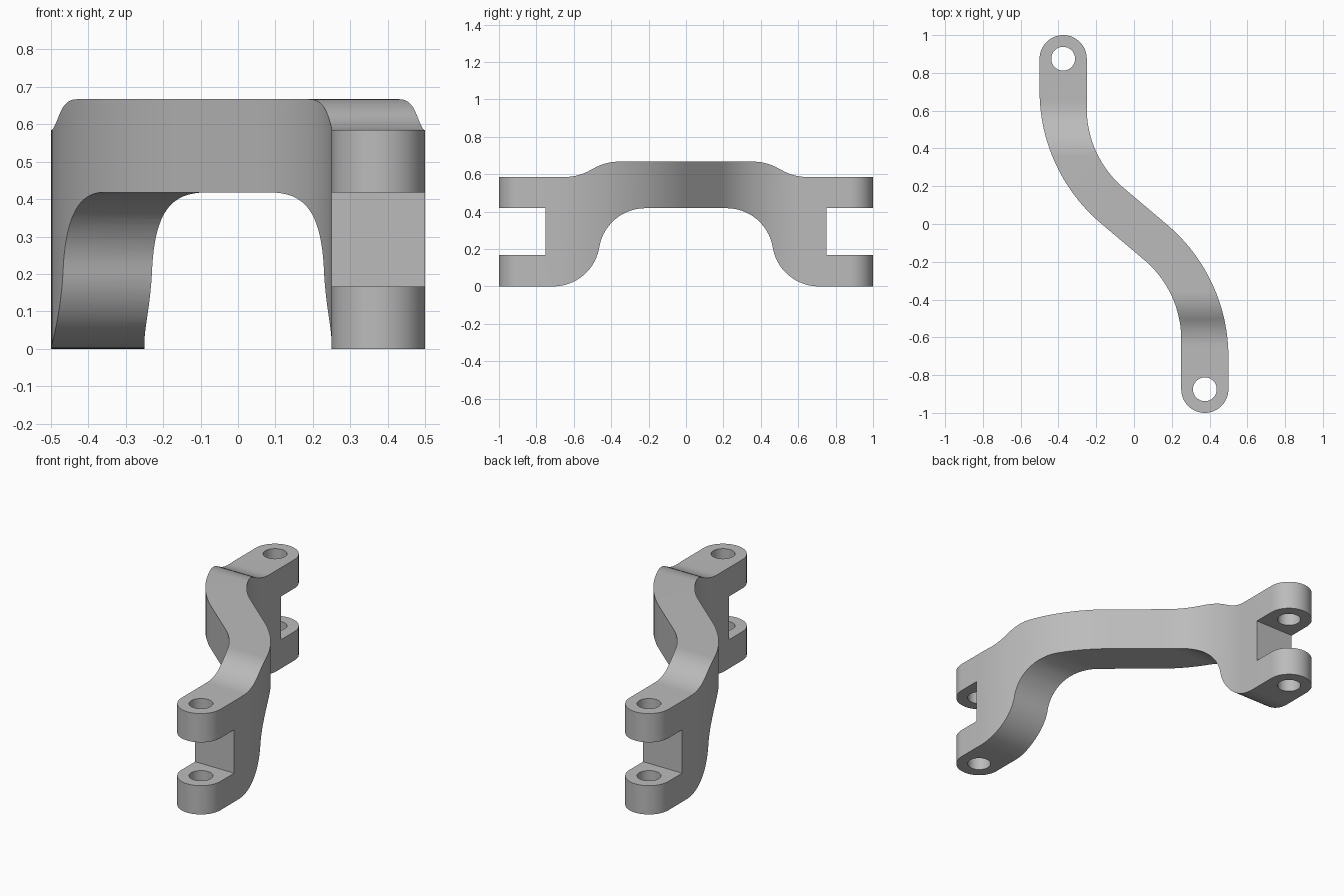
import bpy, bmesh
from math import sin, cos, radians, pi, acos
from mathutils import Vector, Matrix

cube = bpy.data.objects.get("Cube")
if cube:
    bpy.data.objects.remove(cube, do_unlink=True)

metal = bpy.data.materials.new("plain grey")
metal.use_nodes = True
grey = (0.5, 0.5, 0.5, 1)
metal.diffuse_color = grey
metal.node_tree.nodes["Principled BSDF"].inputs["Base Color"].default_value = grey


def arc(cx, cy, r, start, end, steps=20):
    """Points on a circular arc, angles in degrees."""
    angles = [radians(start + (end - start) * i / steps) for i in range(steps + 1)]
    return [(cx + r * cos(a), cy + r * sin(a)) for a in angles]


def prism(name, outline, place, offset):
    """Extrude a closed outline by the given offset."""
    bm = bmesh.new()
    face = bm.faces.new([bm.verts.new(place(*p)) for p in outline])
    result = bmesh.ops.extrude_face_region(bm, geom=[face])
    moved = [g for g in result["geom"] if isinstance(g, bmesh.types.BMVert)]
    bmesh.ops.translate(bm, verts=moved, vec=offset)
    bmesh.ops.recalc_face_normals(bm, faces=bm.faces)
    mesh = bpy.data.meshes.new(name)
    bm.to_mesh(mesh)
    bm.free()
    mesh.materials.append(metal)
    obj = bpy.data.objects.new(name, mesh)
    bpy.context.collection.objects.link(obj)
    return obj


# Plan outline: rounded front end, then the S-shaped edge; the rest is its half turn
half = arc(0.375, -0.875, 0.125, -180, 0, 32)
half += arc(0.5 - 0.92, -0.705, 0.92, 0, 50, 32)
half += arc(-0.25 + 0.55, 0.611, 0.55, 230, 180, 32)
plan = half + [(-x, -y) for x, y in half]
link_arm = prism("link_arm", plan, lambda x, y: (x, y, -0.2), (0, 0, 1.2))

# Side outline: arched underside, fork slot and raised bridge, mirrored front to back
sweep = 80.6
side = arc(-0.217, 0.168, 0.25, 90, 90 + sweep)
side += arc(-0.71, 0.25, 0.25, sweep - 90, -90)
side += [(-1.1, 0), (-1.1, 0.167), (-0.75, 0.167), (-0.75, 0.418), (-1.1, 0.418), (-1.1, 0.585)]
side += arc(-0.648, 0.585 + 0.274, 0.274, -90, -58, 12)
side += arc(-0.358, 0.667 - 0.274, 0.274, 122, 90, 12)
side += [(-y, z) for y, z in reversed(side)]
side_cutter = prism("side_cutter", side, lambda y, z: (-0.7, y, z), (1.4, 0, 0))

# Pin holes through both forks
cutters = [(side_cutter, 'INTERSECT')]
for name, s in (("front", 1), ("back", -1)):
    circle = arc(0.375 * s, -0.875 * s, 0.063, 0, 360, 32)[:-1]
    hole = prism(name + "_hole_cutter", circle, lambda x, y: (x, y, -0.3), (0, 0, 1.4))
    cutters.append((hole, 'DIFFERENCE'))

for cutter, operation in cutters:
    cutter.hide_render = True
    cutter.hide_viewport = True
    mod = link_arm.modifiers.new(cutter.name, 'BOOLEAN')
    mod.object = cutter
    mod.operation = operation
    mod.solver = 'EXACT'

# Bake the cuts and drop the helpers
graph = bpy.context.evaluated_depsgraph_get()
baked = bpy.data.meshes.new_from_object(link_arm.evaluated_get(graph))
link_arm.modifiers.clear()
link_arm.data = baked
for cutter, _ in cutters:
    bpy.data.objects.remove(cutter, do_unlink=True)

bpy.ops.object.select_all(action='DESELECT')
link_arm.select_set(True)
bpy.context.view_layer.objects.active = link_arm
bpy.ops.object.shade_smooth_by_angle(angle=radians(30))
